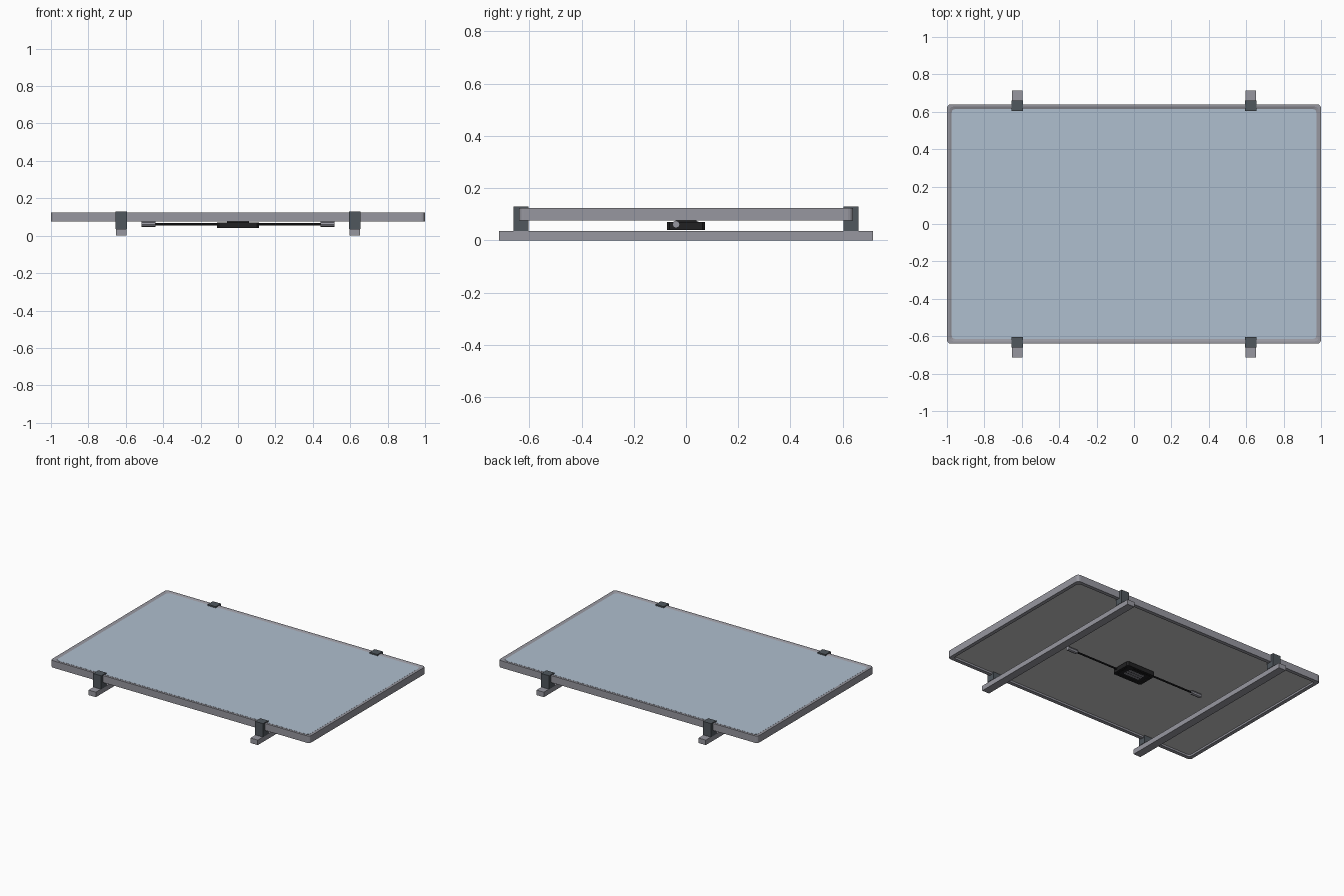
import bpy, bmesh, math
from mathutils import Matrix, Vector

if "Cube" in bpy.data.objects:
    bpy.data.objects.remove(bpy.data.objects["Cube"])


def material(name, rgb):
    m = bpy.data.materials.new(name)
    m.diffuse_color = (*rgb, 1)
    m.use_nodes = True
    m.node_tree.nodes["Principled BSDF"].inputs["Base Color"].default_value = m.diffuse_color
    return m


ALU = material("aluminium grey", (0.31, 0.31, 0.35))
GLASS = material("pale blue glass", (0.43, 0.52, 0.62))
CLAMP = material("dark slate", (0.08, 0.095, 0.11))
BLACK = material("black plastic", (0.015, 0.015, 0.016))
BACK = material("light grey sheet", (0.56, 0.56, 0.56))


def finish(bm, name, mat):
    bmesh.ops.recalc_face_normals(bm, faces=bm.faces)
    me = bpy.data.meshes.new(name)
    bm.to_mesh(me)
    bm.free()
    me.materials.append(mat)
    ob = bpy.data.objects.new(name, me)
    bpy.context.collection.objects.link(ob)
    return ob


def box(name, lo, hi, mat, bevel=0.0):
    lo, hi = Vector(lo), Vector(hi)
    bm = bmesh.new()
    bmesh.ops.create_cube(bm, size=1, matrix=Matrix.Translation((lo + hi) / 2)
                          @ Matrix.Diagonal((*(hi - lo), 1)))
    if bevel:
        bmesh.ops.bevel(bm, geom=bm.edges[:], offset=bevel, segments=1, affect='EDGES')
    return finish(bm, name, mat)


def rod(name, x0, x1, y, z, r, sides, mat):
    bm = bmesh.new()
    bmesh.ops.create_cone(bm, cap_ends=True, segments=sides, radius1=r, radius2=r,
                          depth=abs(x1 - x0),
                          matrix=Matrix.Translation(((x0 + x1) / 2, y, z))
                          @ Matrix.Rotation(math.pi / 2, 4, 'Y'))
    return finish(bm, name, mat)


def rounded_rect(hx, hy, r, steps=3):
    pts = []
    for k, (sx, sy) in enumerate([(1, 1), (-1, 1), (-1, -1), (1, -1)]):
        for i in range(steps + 1):
            a = math.pi / 2 * (k + i / steps)
            pts.append((sx * (hx - r) + r * math.cos(a), sy * (hy - r) + r * math.sin(a)))
    return pts


def loop(bm, inset, z):
    return [bm.verts.new((x, y, z)) for x, y in rounded_rect(1 - inset, 0.64 - inset, 0.02)]


def bridge(bm, a, b):
    n = len(a)
    for i in range(n):
        bm.faces.new((a[i], a[(i + 1) % n], b[(i + 1) % n], b[i]))


# Frame: cross-section (inset, height) swept around the rounded outline
bm = bmesh.new()
section = [(0, 0.075), (0, 0.124), (0.013, 0.124), (0.026, 0.119), (0.026, 0.075)]
rings = [loop(bm, d, z) for d, z in section]
for i in range(len(rings)):
    bridge(bm, rings[i], rings[(i + 1) % len(rings)])
finish(bm, "panel_frame", ALU)

# Glass and back sheet plates inside the frame
for name, z0, z1, mat in (("glass_sheet", 0.1, 0.12, GLASS), ("back_sheet", 0.088, 0.1, BACK)):
    bm = bmesh.new()
    a, b = loop(bm, 0.025, z0), loop(bm, 0.025, z1)
    bridge(bm, a, b)
    bm.faces.new(a)
    bm.faces.new(b)
    finish(bm, name, mat)

# Mounting rails with a clamp at each end
for sx, side in ((-1, "left"), (1, "right")):
    x = sx * 0.625
    box(f"{side}_rail", (x - 0.028, -0.715, 0), (x + 0.028, 0.715, 0.035), ALU)
    for sy, end in ((-1, "front"), (1, "back")):
        y0, y1 = sorted((sy * 0.603, sy * 0.66))
        box(f"{end}_{side}_clamp", (x - 0.031, y0, 0.035), (x + 0.031, y1, 0.129), CLAMP)

# Junction box with a recessed, raised-centre lid on the underside
bm = bmesh.new()
bmesh.ops.create_cube(bm, size=1, matrix=Matrix.Translation((0, 0, 0.055))
                      @ Matrix.Diagonal((0.225, 0.145, 0.03, 1)))
bmesh.ops.bevel(bm, geom=[e for e in bm.edges
                          if abs(e.verts[0].co.z - e.verts[1].co.z) > 0.01],
                offset=0.01, segments=1, affect='EDGES')
bm.faces.ensure_lookup_table()
lid = min(bm.faces, key=lambda f: f.calc_center_median().z)
for width, depth in ((0.018, 0), (0.002, 0.008), (0.014, 0), (0.002, -0.004)):
    bmesh.ops.inset_region(bm, faces=[lid], thickness=width)
    for v in lid.verts:
        v.co.z += depth
finish(bm, "junction_box", BLACK)
box("junction_box_mount", (-0.06, -0.04, 0.068), (0.06, 0.04, 0.089), BLACK)

# Lid ribs
for i in (-1, 0, 1):
    y = i * 0.022
    box(f"lid_rib_{i + 2}", (-0.06, y - 0.006, 0.0405), (0.06, y + 0.006, 0.047), ALU)

# Cables leaving opposite corners of the box, with plugs
for s, side in ((-1, "left"), (1, "right")):
    y = -s * 0.038
    rod(f"{side}_cable", s * 0.1, s * 0.45, y, 0.061, 0.006, 8, BLACK)
    rod(f"{side}_plug", s * 0.44, s * 0.517, y, 0.061, 0.0145, 8, ALU)
